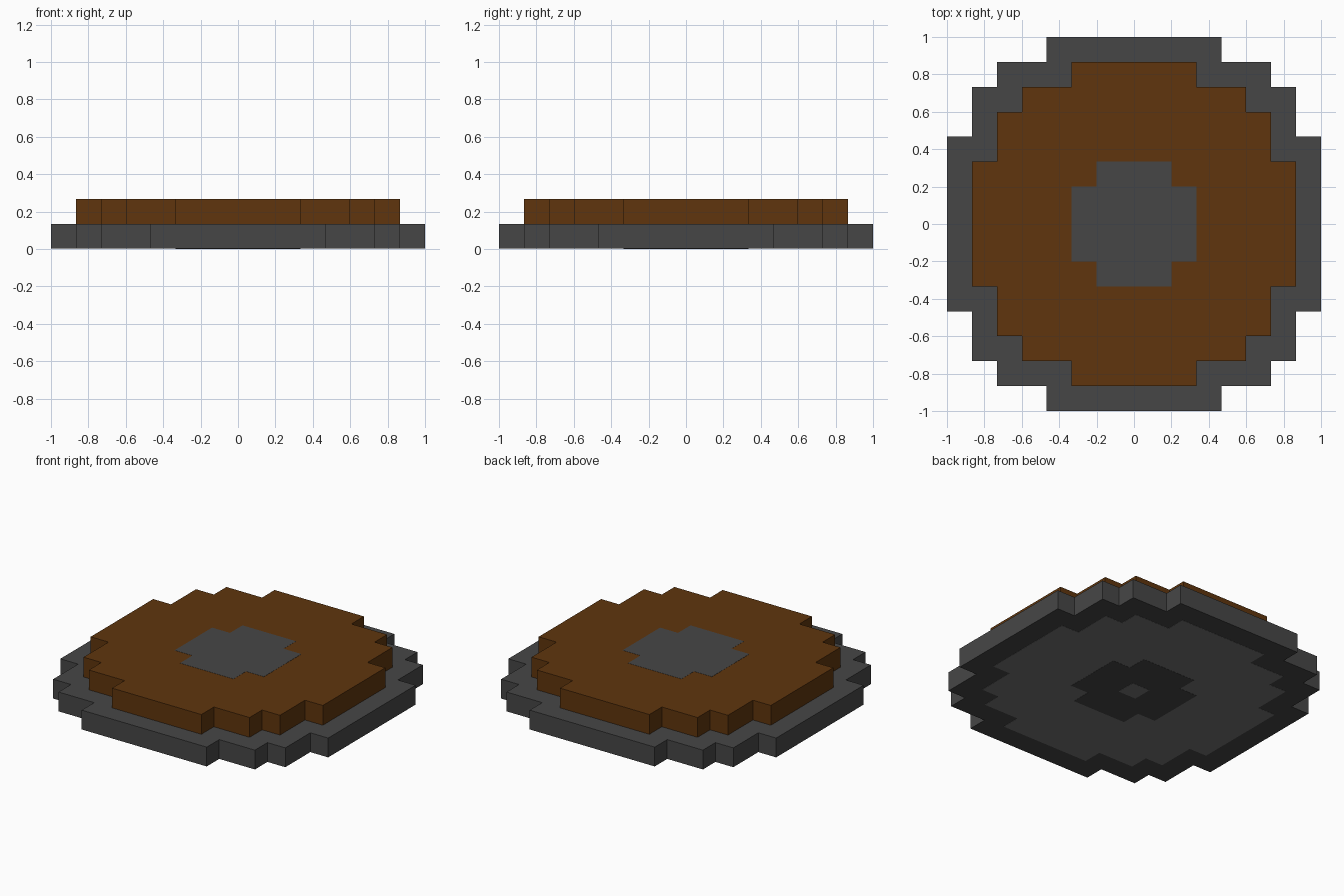
import bpy, bmesh

if "Cube" in bpy.data.objects:
    bpy.data.objects.remove(bpy.data.objects["Cube"])

U = 2 / 15  # one block cell


def material(name, rgb):
    m = bpy.data.materials.new(name)
    m.diffuse_color = (*rgb, 1)
    m.use_nodes = True
    m.node_tree.nodes["Principled BSDF"].inputs["Base Color"].default_value = m.diffuse_color
    return m


grey = material("dark_grey", (0.062, 0.062, 0.062))
brown = material("brown", (0.115, 0.036, 0.004))
light = material("mid_grey", (0.175, 0.175, 0.175))

# Stepped outlines: corners of one quadrant, in cells
WIDE = [(7.5, 3.5), (6.5, 3.5), (6.5, 5.5), (5.5, 5.5), (5.5, 6.5), (3.5, 6.5), (3.5, 7.5)]
MEDIUM = [(6.5, 2.5), (5.5, 2.5), (5.5, 4.5), (4.5, 4.5), (4.5, 5.5), (2.5, 5.5), (2.5, 6.5)]
CROSS = [(2.5, 1.5), (1.5, 1.5), (1.5, 2.5)]
CELL = [(0.5, 0.5)]


def slab(name, quadrant, z0, z1, mat, scale=1.0):
    """Extrude an outline made by turning one quadrant four times."""
    pts, q = [], quadrant
    for _ in range(4):
        pts += q
        q = [(-y, x) for x, y in q]
    bm = bmesh.new()
    face = bm.faces.new([bm.verts.new((x * U * scale, y * U * scale, z0)) for x, y in pts])
    ext = bmesh.ops.extrude_face_region(bm, geom=[face], use_keep_orig=True)
    for v in ext["geom"]:
        if isinstance(v, bmesh.types.BMVert):
            v.co.z = z1
    bmesh.ops.recalc_face_normals(bm, faces=bm.faces)
    mesh = bpy.data.meshes.new(name)
    bm.to_mesh(mesh)
    bm.free()
    mesh.materials.append(mat)
    obj = bpy.data.objects.new(name, mesh)
    bpy.context.collection.objects.link(obj)
    return obj


# Two stacked layers
slab("base_layer", WIDE, 0.003, U, grey)
slab("upper_layer", MEDIUM, U, 2 * U, brown)

# Painted patch on top
slab("top_patch", CROSS, 2 * U - 0.001, 2 * U + 0.001, grey)

# Painted rings underneath
slab("underside_ring", MEDIUM, 0.002, 0.004, light, 0.98)
slab("underside_cross", CROSS, 0.001, 0.003, grey)
slab("underside_dot", CELL, 0.0, 0.002, light)
